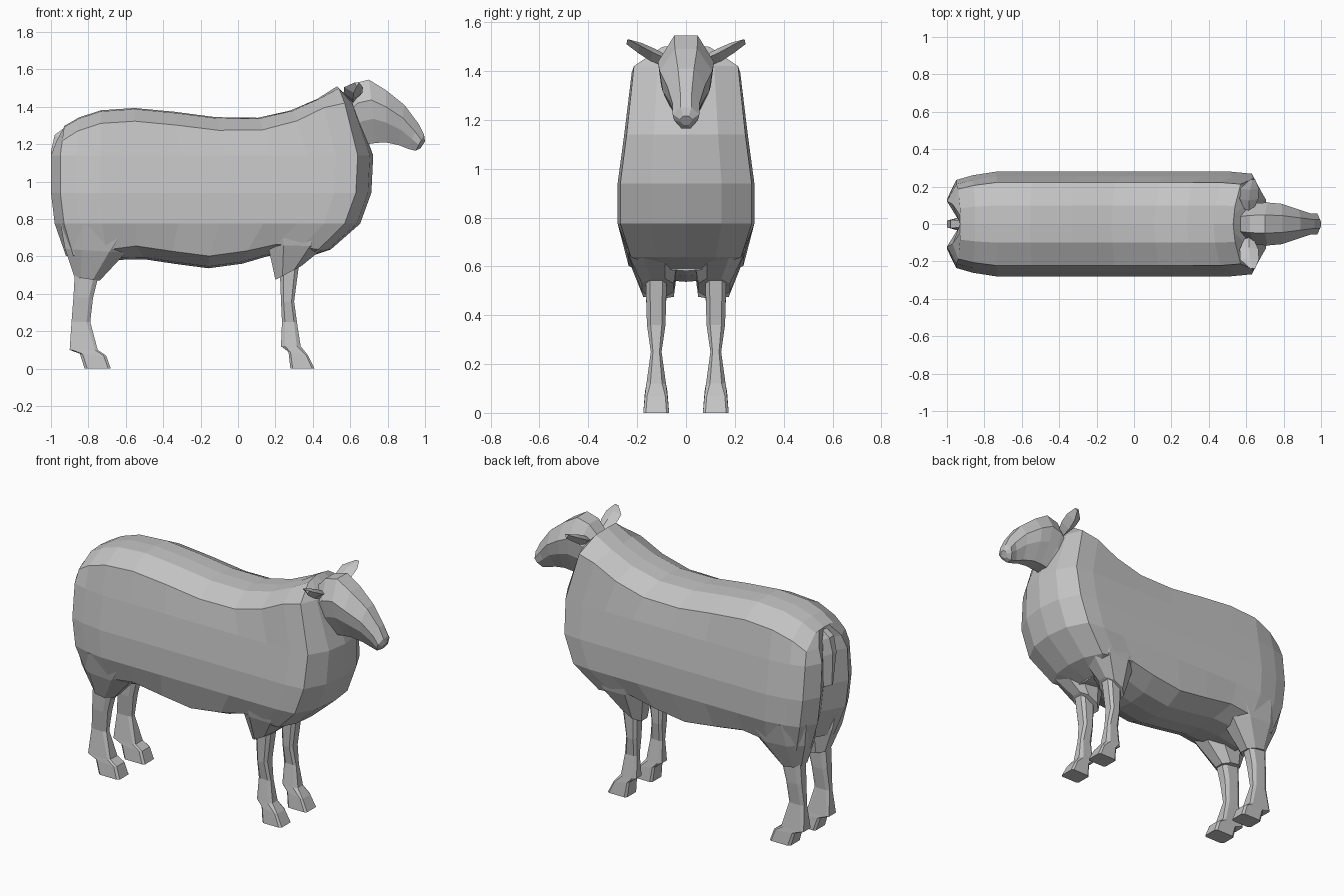
import bpy, bmesh

grey = bpy.data.materials.new("plain grey")
grey.diffuse_color = (0.55, 0.55, 0.55, 1)


def finish(name, bm, mirror=False):
    """Clean the mesh, optionally mirror it across y = 0, and make an object."""
    if mirror:
        geo = bm.verts[:] + bm.edges[:] + bm.faces[:]
        dup = bmesh.ops.duplicate(bm, geom=geo)["geom"]
        for v in dup:
            if isinstance(v, bmesh.types.BMVert):
                v.co.y = -v.co.y
    bmesh.ops.remove_doubles(bm, verts=bm.verts[:], dist=0.0008)
    bmesh.ops.recalc_face_normals(bm, faces=bm.faces[:])
    me = bpy.data.meshes.new(name)
    bm.to_mesh(me)
    bm.free()
    me.materials.append(grey)
    ob = bpy.data.objects.new(name, me)
    bpy.context.collection.objects.link(ob)
    return ob


def loft(name, rings, mirror=False):
    """Skin a list of closed rings and cap both ends."""
    bm = bmesh.new()
    vs = [[bm.verts.new(p) for p in r] for r in rings]
    n = len(vs[0])
    for a, b in zip(vs, vs[1:]):
        for i in range(n):
            j = (i + 1) % n
            bm.faces.new((a[i], a[j], b[j], b[i]))
    bm.faces.new(vs[0])
    bm.faces.new(vs[-1])
    return finish(name, bm, mirror)


def interp(pts, x):
    if x <= pts[0][0]:
        return pts[0][1]
    for (x0, z0), (x1, z1) in zip(pts, pts[1:]):
        if x <= x1:
            return z0 + (z1 - z0) * (x - x0) / (x1 - x0)
    return pts[-1][1]


def octagon(x0, x1, y0, y1, z0, z1, c=0.27):
    """Horizontal chamfered ring; z runs from z0 at x0 to z1 at x1."""
    uv = [(c, 0), (1 - c, 0), (1, c), (1, 1 - c), (1 - c, 1), (c, 1), (0, 1 - c), (0, c)]
    return [(x0 + (x1 - x0) * u, y0 + (y1 - y0) * v, z0 + (z1 - z0) * u) for u, v in uv]


# fleece body: rows running along the flank, wrapped round chest and rump
TOP = [(-0.97, 1.26), (-0.9, 1.325), (-0.75, 1.38), (-0.57, 1.395), (-0.35, 1.375),
       (-0.13, 1.345), (0.1, 1.34), (0.28, 1.38), (0.42, 1.44), (0.53, 1.51), (0.58, 1.485)]
HEM = [(-0.9, 0.6), (-0.57, 0.66), (-0.4, 0.635), (-0.17, 0.6),
       (0.05, 0.63), (0.17, 0.67), (0.45, 0.635)]
# y, rear x, front x, height base, height offset, bulge at the ends
ROWS = [(0.0, -0.93, 0.53, "top", 0, 0),
        (0.10, -0.93, 0.54, "top", -0.006, 0),
        (0.222, -0.94, 0.57, "top", -0.07, 0.6),
        (0.253, -0.95, 0.64, "flat", 1.14, 1),
        (0.28, -0.95, 0.63, "flat", 0.94, 1),
        (0.28, -0.93, 0.57, "flat", 0.775, 1),
        (0.235, -0.88, 0.43, "hem", 0, 0.8),
        (0.12, -0.80, 0.36, "hem", -0.055, 0),
        (0.0, -0.80, 0.36, "hem", -0.065, 0)]
STEPS = [0, 0.055, 0.135, 0.257, 0.405, 0.554, 0.71, 0.83, 0.927, 1]


def row_points(y, xr, xf, kind, dz, bulge):
    def height(x):
        return {"top": interp(TOP, x), "hem": interp(HEM, x), "flat": 0}[kind] + dz
    pts = [(xr + 0.025 * bulge, 0, height(xr)),
           (xr - 0.05 * bulge, y * 0.48, height(xr))]
    for t in STEPS:
        x = xr + (xf - xr) * t
        squeeze = {0: 0.84, 0.055: 0.93, 1: 0.96}.get(t, 1)
        pts.append((x, y * squeeze, height(x)))
    pts += [(xf + 0.065 * bulge, y * 0.52, height(xf)),
            (xf + 0.083 * bulge, 0, height(xf))]
    return pts


bm = bmesh.new()
grid = [[bm.verts.new(p) for p in row_points(*r)] for r in ROWS]
for a, b in zip(grid, grid[1:]):
    for i in range(len(a) - 1):
        bm.faces.new((a[i], a[i + 1], b[i + 1], b[i]))
bmesh.ops.remove_doubles(bm, verts=bm.verts[:], dist=0.0008)
finish("fleece_body", bm, mirror=True)

# woolly upper legs
loft("rear_thighs", [octagon(-0.95, -0.48, 0.03, 0.265, 0.78, 0.74),
                     octagon(-0.925, -0.60, 0.03, 0.235, 0.64, 0.62),
                     octagon(-0.875, -0.74, 0.05, 0.175, 0.49, 0.47)], True)
loft("front_thighs", [octagon(0.12, 0.54, 0.03, 0.27, 0.80, 0.78),
                      octagon(0.16, 0.47, 0.03, 0.24, 0.66, 0.655),
                      octagon(0.20, 0.34, 0.05, 0.18, 0.475, 0.55)], True)

# bare lower legs and hooves: z at back, z at front, x back, x front, half width
REAR = [(0.56, 0.56, -0.87, -0.73, 0.045), (0.38, 0.38, -0.88, -0.775, 0.038),
        (0.25, 0.25, -0.89, -0.79, 0.022), (0.10, 0.10, -0.9, -0.75, 0.042),
        (0.08, 0.07, -0.845, -0.705, 0.046), (0, 0, -0.82, -0.68, 0.053)]
FRONT = [(0.62, 0.62, 0.22, 0.335, 0.045), (0.36, 0.36, 0.23, 0.30, 0.038),
         (0.25, 0.25, 0.235, 0.315, 0.022), (0.12, 0.12, 0.23, 0.335, 0.04),
         (0.09, 0.07, 0.27, 0.375, 0.046), (0, 0, 0.28, 0.41, 0.053)]
for name, table in (("rear_legs", REAR), ("front_legs", FRONT)):
    loft(name, [octagon(x0, x1, 0.122 - w, 0.122 + w, z0, z1, 0.2 if z0 > 0.1 else 0.1)
                for z0, z1, x0, x1, w in table], True)

# head and neck: top x, z, bottom x, z, half width
HEAD = [(0.55, 1.45, 0.60, 1.15, 0.09), (0.62, 1.525, 0.69, 1.20, 0.11),
        (0.70, 1.545, 0.74, 1.207, 0.115), (0.79, 1.49, 0.79, 1.21, 0.108),
        (0.89, 1.41, 0.86, 1.195, 0.078), (0.965, 1.31, 0.91, 1.175, 0.055),
        (0.995, 1.25, 0.95, 1.165, 0.055), (1.0, 1.215, 0.975, 1.178, 0.025)]
SECTION = [(0, 0.42), (0.32, 1), (0.62, 0.88), (1, 0.35)]
rings = []
for xt, zt, xb, zb, w in HEAD:
    half = [(xt + (xb - xt) * f, w * m, zt + (zb - zt) * f) for f, m in SECTION]
    rings.append(half + [(x, -y, z) for x, y, z in reversed(half)])
loft("head", rings)

# ears: leaf of diamond sections
EAR = [(0.615, 0.08, 1.44, 0.025, 0.02), (0.615, 0.135, 1.465, 0.05, 0.025),
       (0.618, 0.19, 1.495, 0.05, 0.02), (0.635, 0.24, 1.52, 0.012, 0.01)]
loft("ears", [[(x - w, y, z + 0.01), (x, y - h * 0.4, z + h), (x + w, y, z + 0.01),
               (x, y + h * 0.4, z - h)] for x, y, z, w, h in EAR], True)

# hanging tail
TAIL = [(-0.87, 1.32, 0.035), (-0.965, 1.25, 0.042), (-0.985, 1.16, 0.036), (-0.97, 0.96, 0.01)]
loft("tail", [[(x - 0.015, -w * 0.5, z), (x - 0.015, w * 0.5, z),
               (x + 0.05, w, z - 0.03), (x + 0.05, -w, z - 0.03)] for x, z, w in TAIL])
